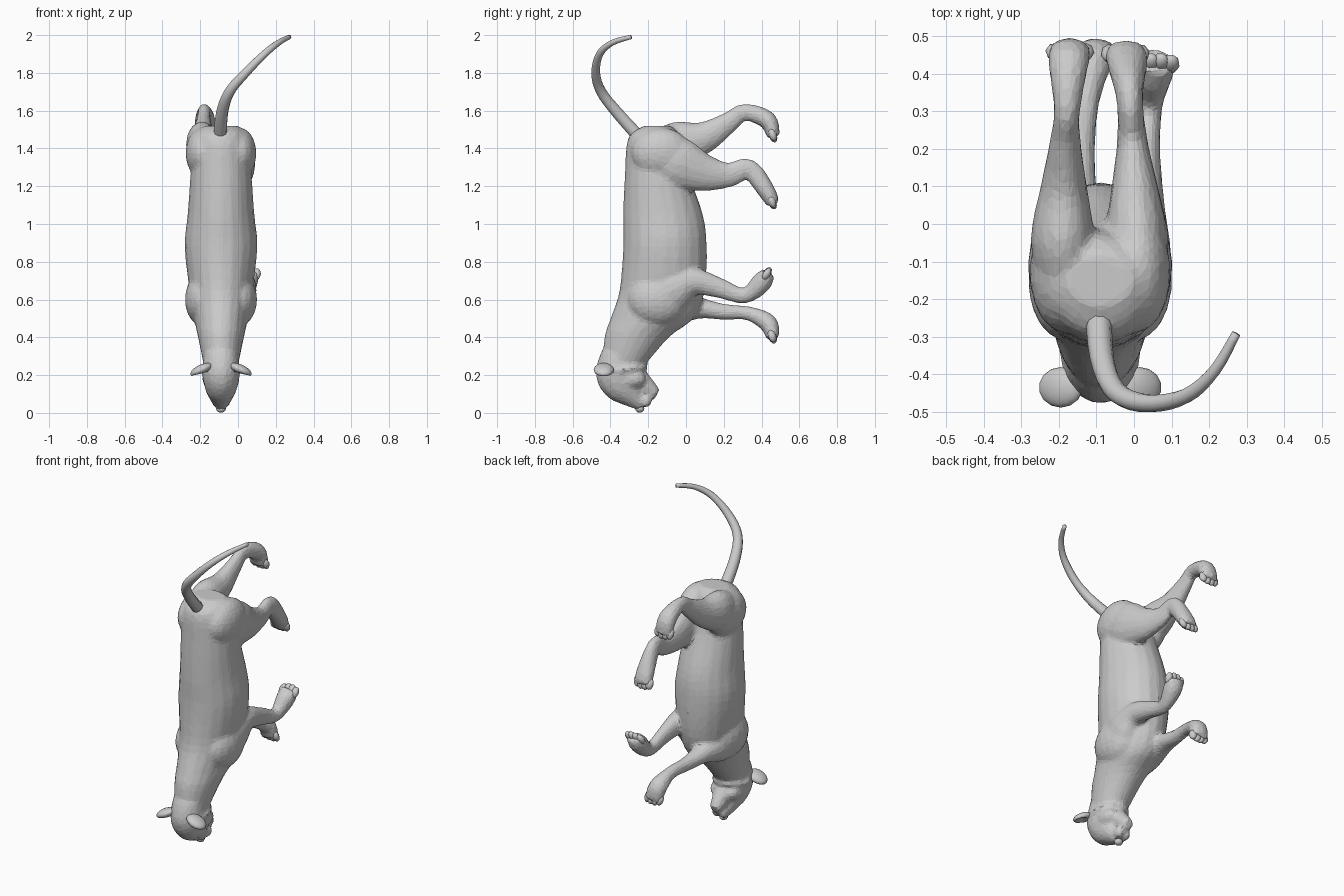
import bpy, bmesh, math
from mathutils import Vector, Matrix

if "Cube" in bpy.data.objects:
    bpy.data.objects.remove(bpy.data.objects["Cube"])

CX = -0.09  # the body's middle plane


def smooth_path(pts, sub):
    """Catmull-Rom interpolation of station tuples."""
    out = []
    for i in range(len(pts) - 1):
        q = [pts[max(0, min(len(pts) - 1, i + k))] for k in (-1, 0, 1, 2)]
        for s in range(sub):
            t = s / sub
            out.append([0.5 * (2 * b + (c - a) * t + (2 * a - 5 * b + 4 * c - d) * t * t
                               + (3 * b - a - 3 * c + d) * t ** 3) for a, b, c, d in zip(*q)])
    out.append(list(pts[-1]))
    return out


def loft(bm, stations, sides=14, sub=4, axis=None):
    """Closed tube through stations (x, y, z, side radius, up radius)."""
    st = smooth_path(stations, sub)
    cen = [Vector(s[:3]) for s in st]
    rings = []
    for i, s in enumerate(st):
        t = axis or (cen[min(i + 1, len(st) - 1)] - cen[max(i - 1, 0)]).normalized()
        side = Vector((1, 0, 0))
        side = (side - t * side.dot(t)).normalized()
        up = t.cross(side)
        rings.append([bm.verts.new(cen[i] + side * s[3] * math.cos(a) + up * s[4] * math.sin(a))
                      for a in (2 * math.pi * k / sides for k in range(sides))])
    for r0, r1 in zip(rings, rings[1:]):
        for k in range(sides):
            j = (k + 1) % sides
            bm.faces.new((r0[k], r0[j], r1[j], r1[k]))
    bm.faces.new(rings[0])
    bm.faces.new(rings[-1])


def blob(bm, loc, size, rot=None, u=12, v=8):
    m = Matrix.Translation(loc) @ (rot or Matrix()) @ Matrix.Diagonal((*size, 1))
    return bmesh.ops.create_uvsphere(bm, u_segments=u, v_segments=v, radius=1, matrix=m)["verts"]


def finish(bm, name, smooth=True):
    bmesh.ops.recalc_face_normals(bm, faces=bm.faces)
    for f in bm.faces:
        f.smooth = smooth
    me = bpy.data.meshes.new(name)
    bm.to_mesh(me)
    bm.free()
    ob = bpy.data.objects.new(name, me)
    bpy.context.collection.objects.link(ob)
    return ob


def toes(name, prev, tip):
    """Four toes side by side, pointing along the end of the leg."""
    d = (tip - prev).normalized()
    rot = d.to_track_quat('Z', 'X').to_matrix().to_4x4()
    bm = bmesh.new()
    for k in range(4):
        off = k - 1.5
        c = tip + Vector((off * .027, 0, 0)) - d * (.003 + .007 * abs(off))
        blob(bm, c, (.021, .025, .036), rot, 8, 6)
    finish(bm, name)


LEG_WIDTH = (.06, .085, .062, .04, .036, .056, .055)  # hip to paw, shared by all legs


def leg(bm, name, x_hip, x_paw, profile):
    """Side profile of (y, z, depth); x runs evenly from hip to paw."""
    n = len(profile) - 1
    st = [(x_hip + (x_paw - x_hip) * i / n, y, z, w, r)
          for i, ((y, z, r), w) in enumerate(zip(profile, LEG_WIDTH))]
    loft(bm, st)
    toes(name + "_toes", Vector(st[-2][:3]), Vector(st[-1][:3]))


skin = bmesh.new()

# torso and neck: z, back y, belly y, half width
torso = [(1.52, -.22, -.08, .09), (1.46, -.305, -.03, .14), (1.28, -.323, .01, .16),
         (1.05, -.333, .09, .177), (.88, -.333, .11, .193), (.65, -.352, .10, .167),
         (.50, -.40, .04, .143), (.40, -.432, -.09, .122), (.20, -.45, -.26, .08)]
loft(skin, [(CX, (b + f) / 2, z, w, (f - b) / 2) for z, b, f, w in torso],
     sides=20, axis=Vector((0, 0, -1)))

# head, lower jaw: y, z, half width, half depth
head = [(-.36, .32, .09, .09), (-.362, .22, .10, .118), (-.337, .155, .092, .11),
        (-.29, .10, .07, .077), (-.232, .036, .036, .032)]
jaw = [(-.27, .20, .06, .06), (-.195, .125, .046, .048), (-.152, .10, .032, .03)]
for part in (head, jaw):
    loft(skin, [(CX, *p) for p in part])

# ruff behind the cheeks
blob(skin, (CX, -.335, .228), (.115, .138, .034), Matrix.Rotation(.12, 4, 'X'))

# haunches, shoulders, cheeks and muzzle
for s in (-1, 1):
    blob(skin, (CX + s * .098, -.13, 1.375), (.09, .16, .135), u=18, v=12)
    blob(skin, (CX + s * .095, -.15, .60), (.097, .16, .14), u=18, v=12)
    blob(skin, (CX + s * .055, -.29, .18), (.045, .08, .05))
    blob(skin, (CX + s * .024, -.215, .062), (.028, .036, .034))

# legs (right is +x)
leg(skin, "hind_paw_right", .015, -.025,
    [(-.17, 1.385, .09), (-.05, 1.325, .14), (.10, 1.27, .10), (.23, 1.26, .066),
     (.335, 1.29, .056), (.432, 1.165, .046), (.46, 1.105, .034)])
leg(skin, "hind_paw_left", -.195, -.17,
    [(-.17, 1.40, .09), (-.04, 1.422, .122), (.10, 1.46, .085), (.23, 1.54, .056),
     (.31, 1.592, .046), (.432, 1.55, .049), (.463, 1.46, .034)])
leg(skin, "front_paw_right", .005, .058,
    [(-.17, .59, .09), (-.08, .645, .12), (.04, .695, .075), (.18, .66, .054),
     (.31, .62, .042), (.40, .69, .055), (.433, .745, .036)])
leg(skin, "front_paw_left", -.19, -.095,
    [(-.17, .57, .09), (-.08, .565, .11), (.07, .555, .058), (.20, .535, .043),
     (.33, .527, .038), (.435, .475, .05), (.46, .395, .034)])

# fuse everything into one low-poly skin
body = finish(skin, "body_and_legs", smooth=False)
mod = body.modifiers.new("fuse", 'REMESH')
mod.mode = 'VOXEL'
mod.voxel_size = 0.011
mod = body.modifiers.new("soften", 'SMOOTH')
mod.factor, mod.iterations = 0.5, 9
mod = body.modifiers.new("facet", 'DECIMATE')
mod.ratio = 0.12

# tail, tapering evenly to the tip
bm = bmesh.new()
tail = [(-.095, -.22, 1.43), (-.085, -.36, 1.585), (-.045, -.449, 1.70), (.04, -.478, 1.80),
        (.14, -.457, 1.90), (.215, -.39, 1.96), (.272, -.292, 1.99)]
loft(bm, [(*p, .036 - .004 * i, .036 - .004 * i) for i, p in enumerate(tail)], sides=10)
finish(bm, "tail")

# ears: flattened cups opening towards the face, and eyes
for s, label in ((1, "right"), (-1, "left")):
    bm = bmesh.new()
    rot = Matrix.Rotation(s * .45, 4, 'Y')
    for v in blob(bm, (CX + s * .105, -.435, .228), (.064, .054, .027), rot, 14, 10):
        dx = abs(v.co.x - CX) - .115
        if v.co.z < .225:
            v.co.z += .025 * max(0, 1 - (dx * dx + (v.co.y + .435) ** 2) / .0016)
    finish(bm, "ear_" + label)
    bm = bmesh.new()
    blob(bm, (CX + s * .05, -.35, .088), (.014, .014, .012))
    finish(bm, "eye_" + label)

# nose
bm = bmesh.new()
blob(bm, (CX, -.245, .022), (.026, .024, .021))
finish(bm, "nose")
